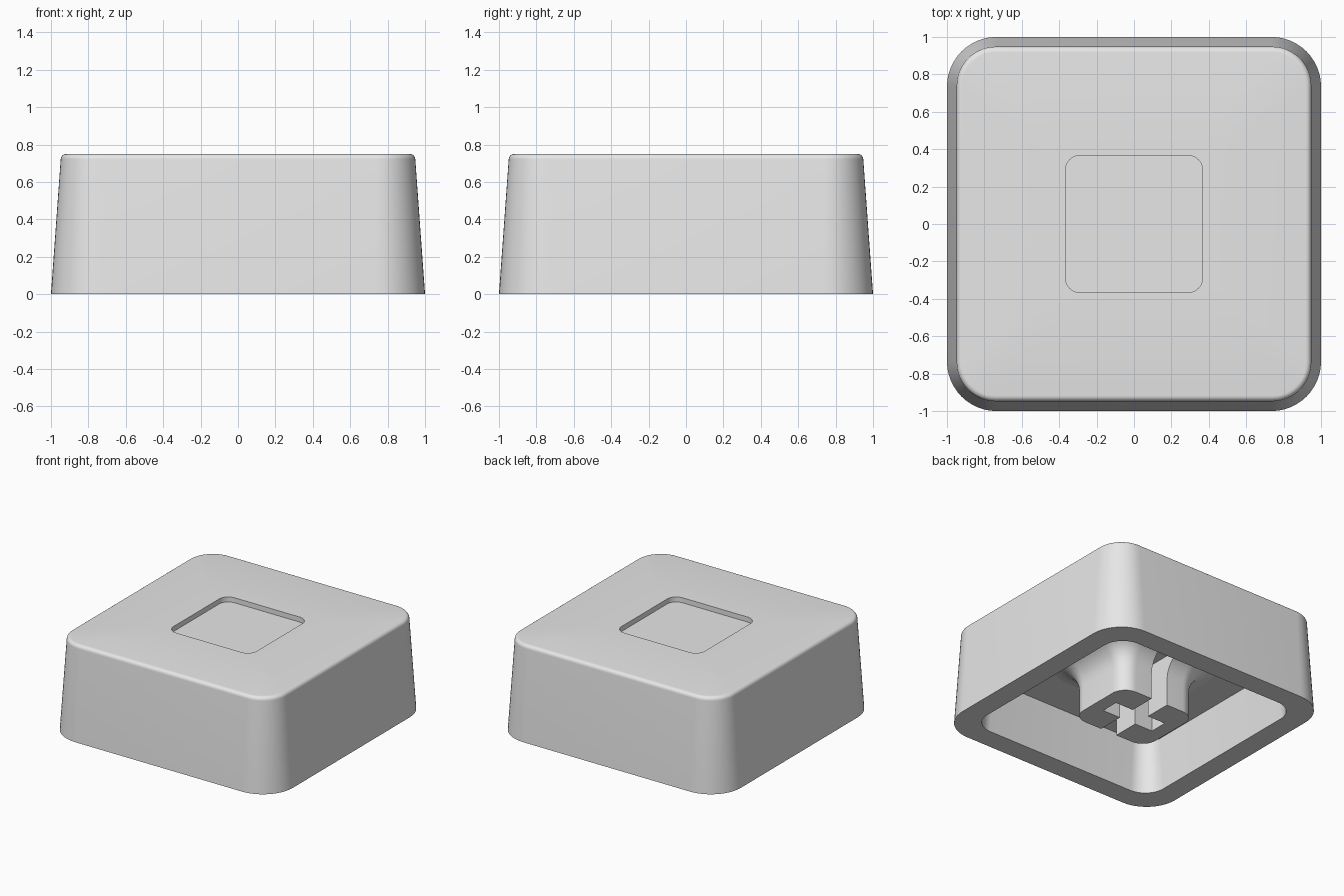
import bpy, bmesh
from math import sin, cos, pi, radians

cube = bpy.data.objects.get("Cube")
if cube:
    bpy.data.objects.remove(cube, do_unlink=True)

# Single plastic colour
GREY = (0.8, 0.8, 0.8, 1)
plastic = bpy.data.materials.new("grey_plastic")
plastic.use_nodes = True
plastic.diffuse_color = GREY
bsdf = next(n for n in plastic.node_tree.nodes if n.type == 'BSDF_PRINCIPLED')
bsdf.inputs["Base Color"].default_value = GREY

CORNER_STEPS = 12


def ring(bm, hx, hy, r, z):
    """Rounded rectangle of vertices at height z."""
    verts = []
    for q, (sx, sy) in enumerate([(1, 1), (-1, 1), (-1, -1), (1, -1)]):
        for i in range(CORNER_STEPS + 1):
            a = (q + i / CORNER_STEPS) * pi / 2
            verts.append(bm.verts.new((sx * (hx - r) + r * cos(a),
                                       sy * (hy - r) + r * sin(a), z)))
    return verts


def loft(name, sections):
    """Skin a stack of rounded rectangles and cap both ends."""
    bm = bmesh.new()
    rings = [ring(bm, *s) for s in sections]
    n = len(rings[0])
    for low, high in zip(rings, rings[1:]):
        for i in range(n):
            j = (i + 1) % n
            bm.faces.new((low[i], low[j], high[j], high[i]))
    bm.faces.new(rings[0])
    bm.faces.new(rings[-1])
    bmesh.ops.recalc_face_normals(bm, faces=bm.faces)
    mesh = bpy.data.meshes.new(name)
    bm.to_mesh(mesh)
    bm.free()
    mesh.materials.append(plastic)
    obj = bpy.data.objects.new(name, mesh)
    bpy.context.collection.objects.link(obj)
    return obj


def activate(obj):
    bpy.ops.object.select_all(action='DESELECT')
    obj.select_set(True)
    bpy.context.view_layer.objects.active = obj


def cut_box(obj, hx, hy, z0, z1):
    """Subtract a centred box from an object."""
    bpy.ops.mesh.primitive_cube_add(size=2, location=(0, 0, (z0 + z1) / 2))
    cutter = bpy.context.object
    cutter.scale = (hx, hy, (z1 - z0) / 2)
    cutter.hide_render = True
    cutter.data.materials.append(plastic)
    mod = obj.modifiers.new("slot", 'BOOLEAN')
    mod.operation, mod.solver, mod.object = 'DIFFERENCE', 'EXACT', cutter
    activate(obj)
    bpy.ops.object.modifier_apply(modifier=mod.name)
    bpy.data.objects.remove(cutter, do_unlink=True)


TOP, CEILING, BEVEL = 0.75, 0.41, 0.03
ARC = [i / 6 * pi / 2 for i in range(7)]

# Cap shell: hollow underside, tapered sides, rounded top rim, shallow recess
sections = [(0.80, 0.80, 0.14, CEILING), (0.83, 0.83, 0.17, 0), (1, 1, 0.265, 0)]
for a in ARC:
    inset = BEVEL * (1 - cos(a))
    half = 0.948 - inset
    sections.append((half, half, 0.208 - inset, TOP - BEVEL + BEVEL * sin(a)))
sections += [(0.367, 0.367, 0.08, TOP), (0.367, 0.367, 0.08, TOP - 0.04)]
cap_shell = loft("cap_shell", sections)

# Stem: rounded post that flares into the ceiling
FLARE = 0.2
sections = [(0.34, 0.285, 0.12, 0)]
for a in ARC:
    grow = FLARE * (1 - cos(a))
    sections.append((0.34 + grow, 0.285 + grow, 0.12 + grow,
                     CEILING - FLARE + FLARE * sin(a)))
sections.append((0.54, 0.485, 0.32, CEILING + 0.02))
stem = loft("stem", sections)

# Cross socket: one arm closed at its ends, the other open through the post
cut_box(stem, 0.23, 0.072, -0.1, CEILING + 0.1)
cut_box(stem, 0.072, 0.7, -0.1, CEILING + 0.1)

for obj in (cap_shell, stem):
    activate(obj)
    bpy.ops.object.shade_smooth_by_angle(angle=radians(30))
